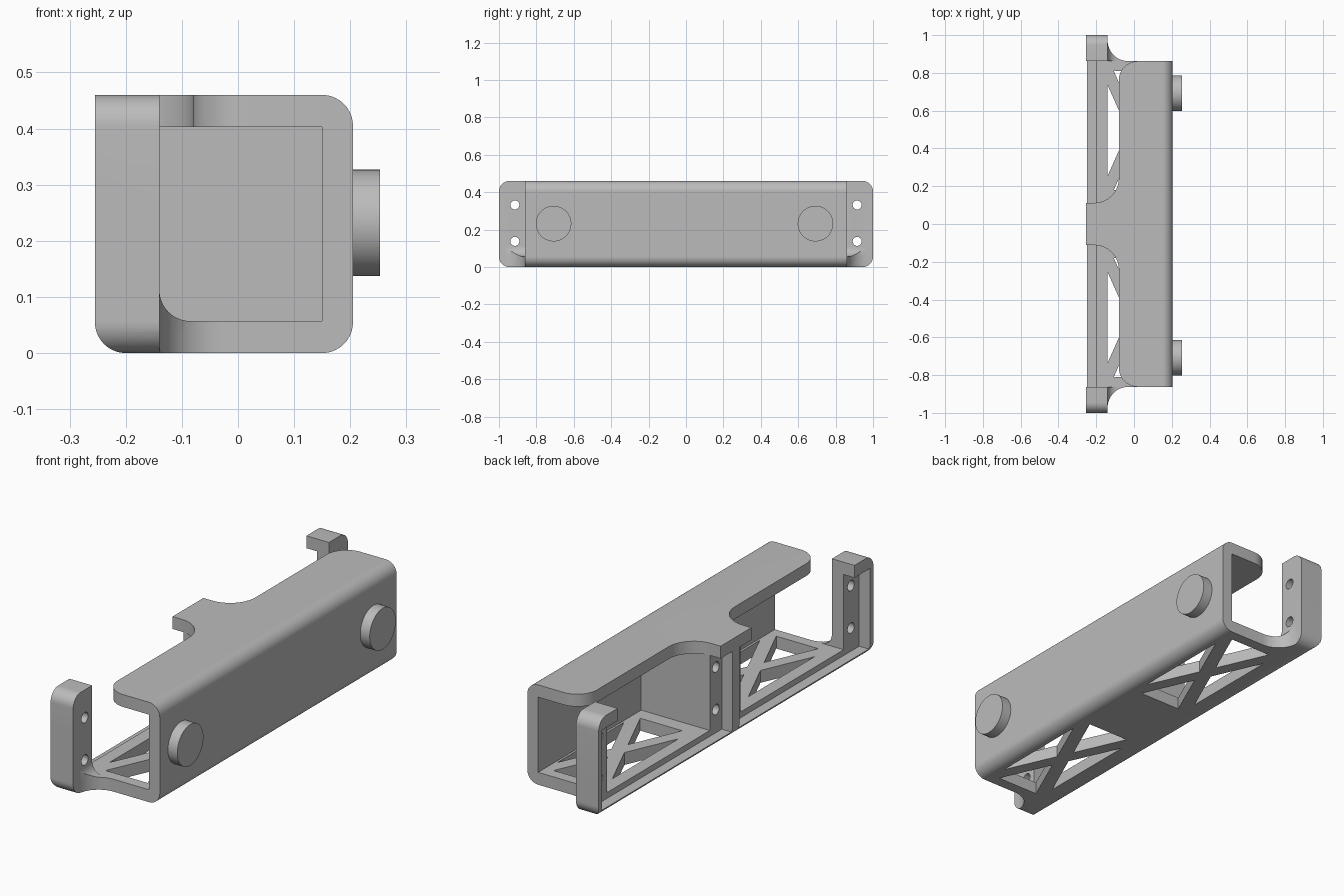
import bpy, bmesh
from math import cos, sin, radians, hypot

if "Cube" in bpy.data.objects:
    bpy.data.objects.remove(bpy.data.objects["Cube"])

BACK, FRONT, POST = -0.255, 0.205, -0.14   # x of open side, outer wall, post face
INNER, STEP = 0.15, -0.2                   # x of inner wall face, panel recess
H, T, R = 0.46, 0.057, 0.055               # height, sheet thickness, edge radius
END, LONG = 0.862, 1.0                     # half lengths of channel and feet

grey = bpy.data.materials.new("light grey")
grey.use_nodes = True
grey.diffuse_color = (0.5, 0.5, 0.5, 1)
grey.node_tree.nodes["Principled BSDF"].inputs["Base Color"].default_value = (0.5, 0.5, 0.5, 1)


def arc(cx, cy, r, start, end, n=10):
    angles = [radians(start + (end - start) * i / n) for i in range(n + 1)]
    return [(cx + r * cos(a), cy + r * sin(a)) for a in angles]


def prism(name, points, axis, low, high):
    """Extrude a flat outline along one axis."""
    place = {"x": lambda a, b, h: (h, a, b),
             "y": lambda a, b, h: (a, h, b),
             "z": lambda a, b, h: (a, b, h)}[axis]
    bm = bmesh.new()
    lower = [bm.verts.new(place(a, b, low)) for a, b in points]
    upper = [bm.verts.new(place(a, b, high)) for a, b in points]
    bm.faces.new(lower)
    bm.faces.new(upper)
    for i in range(len(points)):
        j = (i + 1) % len(points)
        bm.faces.new((lower[i], lower[j], upper[j], upper[i]))
    bmesh.ops.recalc_face_normals(bm, faces=bm.faces)
    mesh = bpy.data.meshes.new(name)
    bm.to_mesh(mesh)
    bm.free()
    obj = bpy.data.objects.new(name, mesh)
    bpy.context.collection.objects.link(obj)
    mesh.materials.append(grey)
    return obj


def box(name, x0, x1, y0, y1, z0, z1):
    return prism(name, [(x0, y0), (x1, y0), (x1, y1), (x0, y1)], "z", z0, z1)


def disc(name, y, z, r, x0, x1, n=32):
    return prism(name, arc(y, z, r, 0, 360 - 360 / n, n - 1), "x", x0, x1)


def combine(target, tool, operation):
    mod = target.modifiers.new("combine", "BOOLEAN")
    mod.operation, mod.solver, mod.object = operation, "EXACT", tool
    bpy.context.view_layer.objects.active = target
    bpy.ops.object.modifier_apply(modifier=mod.name)
    bpy.data.objects.remove(tool)


def mirrored(half):
    """Close an outline by reflecting its +y half."""
    return half + [(x, -y) for x, y in reversed(half)]


def smooth(obj):
    bpy.ops.object.select_all(action="DESELECT")
    obj.select_set(True)
    bpy.context.view_layer.objects.active = obj
    bpy.ops.object.shade_smooth_by_angle(angle=radians(30))


# Floor plan: channel width with narrow feet flared into it
FLARE = 0.11
floor_plan = mirrored([(FRONT, END)]
                      + arc(POST + FLARE, END + FLARE, FLARE, 270, 180)
                      + [(POST, LONG), (BACK, LONG)])
body = prism("bracket_body", floor_plan, "z", 0, T)

# Roof plan: rounded corners and a central tab
EDGE, CORNER, FILLET, TAB = -0.08, 0.1, 0.13, 0.112
roof_plan = mirrored([(FRONT, END)]
                     + arc(EDGE + CORNER, END - CORNER, CORNER, 90, 180)
                     + arc(EDGE - FILLET, TAB + FILLET, FILLET, 0, -90)
                     + [(BACK, TAB)])
combine(body, prism("roof", roof_plan, "z", H - T, H), "UNION")

# Long wall, centre block and end posts
combine(body, box("wall", INNER, FRONT, -END, END, 0, H), "UNION")
combine(body, box("centre_block", BACK, INNER + 0.02, -TAB, TAB, 0.01, H), "UNION")
for s in (-1, 1):
    y0, y1 = sorted((s * END, s * LONG))
    combine(body, box("post", BACK, POST, y0, y1, 0, H), "UNION")
    # Curved web where the post meets the floor
    web_profile = [(POST - 0.02, T - 0.02), (POST + R, T - 0.02)] \
        + arc(POST + R, T + R, R, 270, 180) + [(POST - 0.02, T + R)]
    web = prism("web", web_profile, "y", y0, y1)
    combine(web, prism("web_limit", floor_plan, "z", -0.1, H), "INTERSECT")
    combine(body, web, "UNION")

# Rounded outer edges, lengthwise and at the post ends
section = (arc(BACK + R, R, R, 180, 270) + arc(FRONT - R, R, R, 270, 360)
           + arc(FRONT - R, H - R, R, 0, 90) + [(BACK, H)])
combine(body, prism("section_limit", section, "y", -1.1, 1.1), "INTERSECT")
side = []
for cy, cz, start in ((-LONG + R, R, 180), (LONG - R, R, 270),
                      (LONG - R, H - R, 0), (-LONG + R, H - R, 90)):
    side += arc(cy, cz, R, start, start + 90)
combine(body, prism("side_limit", side, "x", -0.5, 0.5), "INTERSECT")

# Window halves and brace geometry
MID_X, MID_Y, HALF_X, HALF_Y, BRACE = 0.0, 0.495, 0.14, 0.315, 0.03
diagonal = hypot(HALF_X, HALF_Y)
gap_x = BRACE * diagonal / HALF_Y
gap_y = BRACE * diagonal / HALF_X

for s in (-1, 1):
    # Panel recess along the open side
    y0, y1 = sorted((s * 0.025, s * 0.975))
    combine(body, box("recess", BACK - 0.1, STEP, y0, y1, 0.03, H - T), "DIFFERENCE")
    # Four triangular windows around a crossed brace
    for d in (-1, 1):
        cy = s * MID_Y
        side_tri = [(MID_X + d * HALF_X, cy - HALF_Y + gap_y),
                    (MID_X + d * HALF_X, cy + HALF_Y - gap_y),
                    (MID_X + d * gap_x, cy)]
        end_tri = [(MID_X - HALF_X + gap_x, cy + d * HALF_Y),
                   (MID_X + HALF_X - gap_x, cy + d * HALF_Y),
                   (MID_X, cy + d * gap_y)]
        for tri in (side_tri, end_tri):
            combine(body, prism("window", tri, "z", -0.1, T + 0.05), "DIFFERENCE")
    # Screw holes in the posts and the centre block
    for z in (0.137, 0.332):
        combine(body, disc("hole", s * 0.915, z, 0.024, -0.4, -0.05, 24), "DIFFERENCE")
        combine(body, disc("hole", s * 0.068, z, 0.024, -0.4, -0.1, 24), "DIFFERENCE")

body.data.materials.clear()
body.data.materials.append(grey)
smooth(body)

# Round pads on the outer wall
for name, y in (("front_pad", -0.708), ("rear_pad", 0.692)):
    smooth(disc(name, y, 0.232, 0.095, FRONT - 0.02, 0.253, 48))
